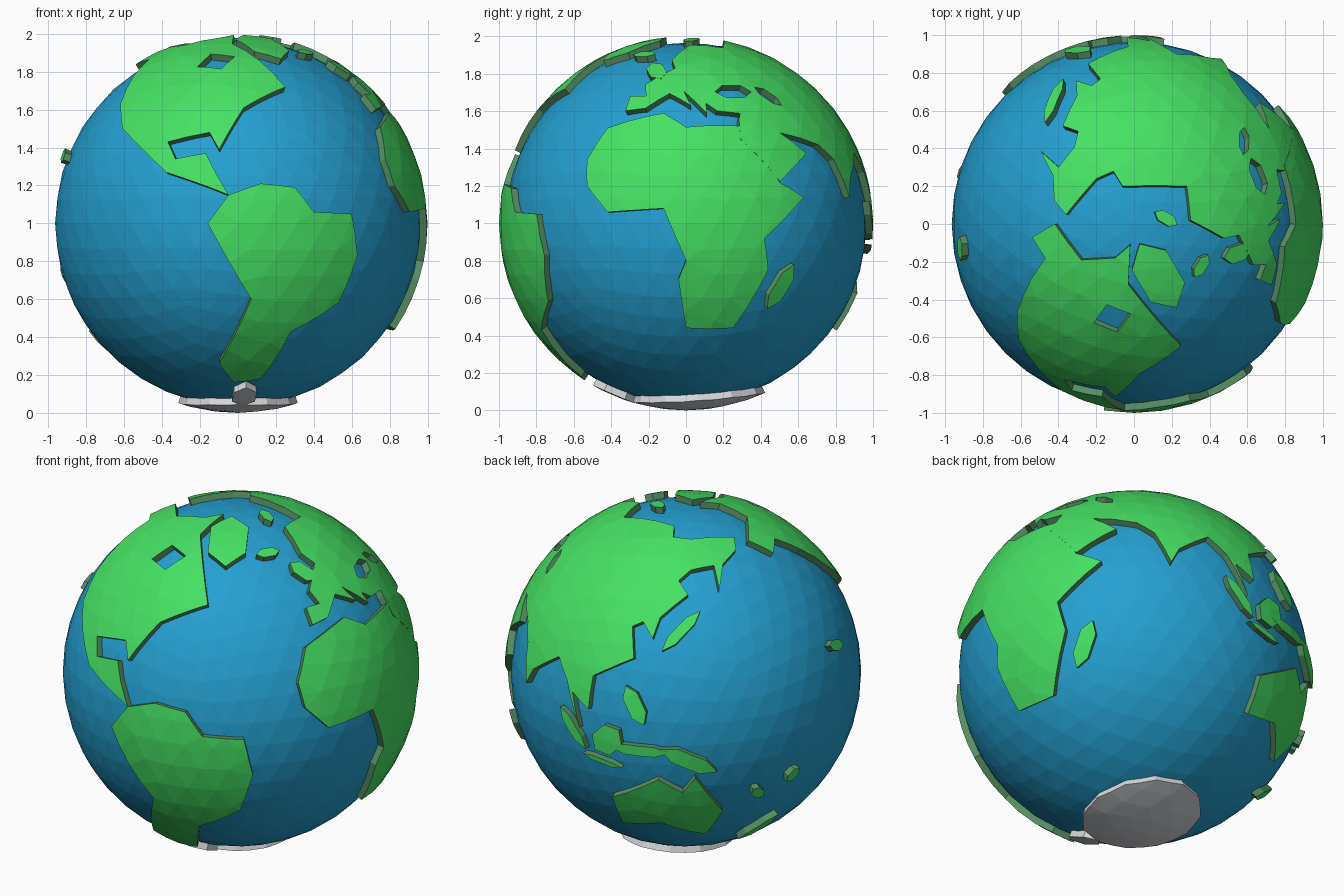
import bpy, bmesh, math
from mathutils import Vector
from mathutils.geometry import delaunay_2d_cdt

if "Cube" in bpy.data.objects:
    bpy.data.objects.remove(bpy.data.objects["Cube"])

OCEAN_R, LAND_R, BASE_R = 0.965, 1.0, 0.945


def material(name, *rgb):
    m = bpy.data.materials.new(name)
    m.diffuse_color = (*rgb, 1)
    m.use_nodes = True
    m.node_tree.nodes["Principled BSDF"].inputs["Base Color"].default_value = m.diffuse_color
    return m


BLUE = material("ocean_blue", 0.018, 0.352, 0.64)
GREEN = material("land_green", 0.061, 0.753, 0.127)
SIDE = material("cliff_green", 0.095, 0.275, 0.125)
ICE = material("ice_white", 0.67, 0.69, 0.72)


# Outline readers: longitude/latitude, or points as seen from front, right or top
def depth(a, b):
    return math.sqrt(max(0, 1 - a * a - b * b))


def on_globe(lon, lat):
    a, b = math.radians(lon + 75), math.radians(lat)
    return Vector((math.cos(b) * math.sin(a), -math.cos(b) * math.cos(a), math.sin(b)))


def geo(pts):
    return [on_globe(*p) for p in pts]


def front(pts):
    return [Vector((x, -depth(x, z), z)) for x, z in pts]


def right(pts):
    return [Vector((depth(y, z), y, z)) for y, z in pts]


def top(pts):
    return [Vector((x, y, depth(x, y))) for x, y in pts]


def blob(lon, lat, half_length, half_width, tilt=0, sides=6):
    """Angular oval on the globe, sizes in degrees; tilt turns it from east to north."""
    d, a, t = on_globe(lon, lat), math.radians(lon + 75), math.radians(tilt)
    east = Vector((math.cos(a), math.sin(a), 0))
    north = d.cross(east)
    u = east * math.cos(t) + north * math.sin(t)
    v = d.cross(u)
    out = []
    for i in range(sides):
        w = math.tau * i / sides
        out.append((d + u * math.radians(half_length) * math.cos(w)
                    + v * math.radians(half_width) * math.sin(w)).normalized())
    return out


def facet_points():
    bm = bmesh.new()
    bmesh.ops.create_icosphere(bm, subdivisions=4, radius=1)
    pts = [v.co.normalized() for v in bm.verts]
    bm.free()
    return pts


FACETS = facet_points()


def subdivide(loop, step=0.13):
    out = []
    for a, b in zip(loop, loop[1:] + loop[:1]):
        n = max(1, math.ceil((b - a).length / step))
        out += [a.lerp(b, i / n).normalized() for i in range(n)]
    return out


def inside(p, loops):
    hit = False
    for lp in loops:
        for a, b in zip(lp, lp[1:] + lp[:1]):
            if (a.y > p.y) != (b.y > p.y):
                if p.x < (b.x - a.x) * (p.y - a.y) / (b.y - a.y) + a.x:
                    hit = not hit
    return hit


def finish(name, bm, mats):
    bmesh.ops.translate(bm, verts=bm.verts, vec=(0, 0, LAND_R))
    me = bpy.data.meshes.new(name)
    bm.to_mesh(me)
    bm.free()
    for m in mats:
        me.materials.append(m)
    bpy.context.collection.objects.link(bpy.data.objects.new(name, me))


def plate(name, outline, holes=(), mats=(GREEN, SIDE)):
    """Curved slab on the globe, triangulated in a flat projection."""
    loops = [subdivide(lp) for lp in [outline, *holes]]
    c = sum(loops[0], Vector()).normalized()
    u = c.orthogonal().normalized()
    v = c.cross(u)

    def flat(d):
        return Vector((d.dot(u), d.dot(v))) / (1 + d.dot(c))

    def unflat(p):
        r = p.length_squared
        return (2 * p.x * u + 2 * p.y * v + (1 - r) * c) / (1 + r)

    flats = [[flat(d) for d in lp] for lp in loops]
    rim = [d for lp in loops for d in lp]
    pts, edges = [], []
    for lp in flats:
        n, k = len(lp), len(pts)
        edges += [(k + i, k + (i + 1) % n) for i in range(n)]
        pts += lp
    for d in FACETS:
        if d.dot(c) > -0.5 and min((d - q).length for q in rim) > 0.05:
            if inside(flat(d), flats):
                pts.append(flat(d))
    verts, _, faces, *_ = delaunay_2d_cdt(pts, edges, [], 0, 1e-6)

    bm = bmesh.new()
    bv = [bm.verts.new(unflat(Vector(p)) * LAND_R) for p in verts]
    for f in faces:
        mid = sum((Vector(verts[i]) for i in f), Vector((0, 0))) / len(f)
        if inside(mid, flats):
            bm.faces.new([bv[i] for i in f])
    bmesh.ops.delete(bm, geom=[w for w in bm.verts if not w.link_faces], context='VERTS')
    ext = bmesh.ops.extrude_face_region(bm, geom=bm.faces[:], use_keep_orig=True)
    for w in ext['geom']:
        if isinstance(w, bmesh.types.BMVert):
            w.co = w.co.normalized() * BASE_R
    bmesh.ops.recalc_face_normals(bm, faces=bm.faces)
    for f in bm.faces:  # cliffs are the faces that span both radii
        lens = [w.co.length for w in f.verts]
        f.material_index = int(len(mats) > 1 and max(lens) - min(lens) > 0.02)
    finish(name, bm, mats)


# Ocean ball
ball = bmesh.new()
bmesh.ops.create_icosphere(ball, subdivisions=4, radius=OCEAN_R)
finish("ocean", ball, [BLUE])

# Western continents
plate("north_west_continent",
      front([(.25, .72), (.03, .61), (-.1, .39), (-.15, .48), (-.37, .43), (-.33, .34), (-.17, .37),
             (-.12, .27), (-.05, .15), (-.15, .19), (-.38, .27), (-.61, .5), (-.62, .63)])
      + top([(-.55, -.3), (-.47, -.18), (-.54, -.07), (-.42, 0), (-.28, -.19), (-.1, -.18), (-.02, -.11),
             (-.03, -.32)]),
      [blob(-88, 59, 6, 5, 30, 4)])
plate("south_west_continent",
      front([(-.05, .15), (.12, .21), (.3, .19), (.4, .06), (.6, .05), (.63, -.17), (.53, -.42), (.28, -.57),
             (.12, -.82), (-.02, -.84), (-.1, -.74), (.07, -.4), (-.16, 0)]))

# Southern continent of the east, and the small one by the date line
plate("south_east_continent",
      right([(-.53, .34), (-.42, .51), (-.12, .59), (0, .515), (.31, .52), (.5, .22), (.63, .14), (.42, -.08),
             (.44, -.25), (.25, -.56), (0, -.56), (-.04, -.3), (0, -.2), (-.12, .08), (-.42, .06), (-.53, .2)]))
plate("island_continent",
      geo([(114, -22), (131, -12), (139, -17), (143, -11), (153, -26), (148, -39), (131, -32), (115, -35)]))

# Great northern continent, with two inland seas
pacific = geo([(179, 64), (164, 60), (157, 51), (158, 60), (143, 59), (136, 55), (141, 50), (129, 42), (127, 35),
               (122, 40), (118, 38), (121, 28), (107, 20), (107, 9), (100, 13), (104, 2), (97, 16), (91, 22)])
indian = geo([(80, 14), (77, 8), (72, 20), (66, 25), (50, 29), (59, 22), (46, 13), (34, 27), (35, 34)])
atlantic = geo([(36, 36), (27, 37), (23, 40), (23, 36), (14, 45), (17, 39), (8, 44), (-1, 38), (-9, 37), (-9, 43),
                (-2, 43), (-4, 48), (9, 56), (6, 61)])
arctic = top([(.3, .02), (.28, .2), (-.06, .2), (-.11, .28), (-.2, .24), (-.36, .05)])
plate("north_east_continent", pacific + indian + atlantic + arctic,
      [blob(36, 45, 6, 3), blob(52, 43, 5, 2, -50)])

# Islands
ISLANDS = {
    "arctic_island": (-50, 72, 12, 7, 95),
    "north_atlantic_island": (-17, 65, 4, 2),
    "channel_island": (-1, 55, 5, 3, 120),
    "polar_island": (25, 80, 4, 2, 50),
    "south_east_coast_island": (48, -20, 8, 3, 65),
    "east_arc_island": (138, 38, 9, 2, 48),
    "tropic_chain_island": (123, 13, 7, 3, 120),
    "tropic_round_island": (114, 0, 6, 5, 45),
    "tropic_link_island": (125, -2, 10, 2),
    "tropic_long_island": (141, -5, 10, 3, -25),
    "tropic_west_island": (101, 1, 8, 2, -48),
    "tropic_thin_island": (112, -8, 7, 1, -10),
    "south_pair_island": (172, -41, 8, 2, 52),
    "mid_ocean_island": (-157, 21, 4, 2, -20),
    "reef_island_a": (165, -20, 3, 2, -45),
    "reef_island_b": (178, -16, 3, 2, 45),
}
for name, shape in ISLANDS.items():
    plate(name, blob(*shape))

# Southern ice cap and its peninsula
plate("ice_cap", blob(105, -86, 19, 22, 0, 12), mats=[ICE])
plate("ice_peninsula", blob(-70, -67, 7, 4, 90), mats=[ICE])
